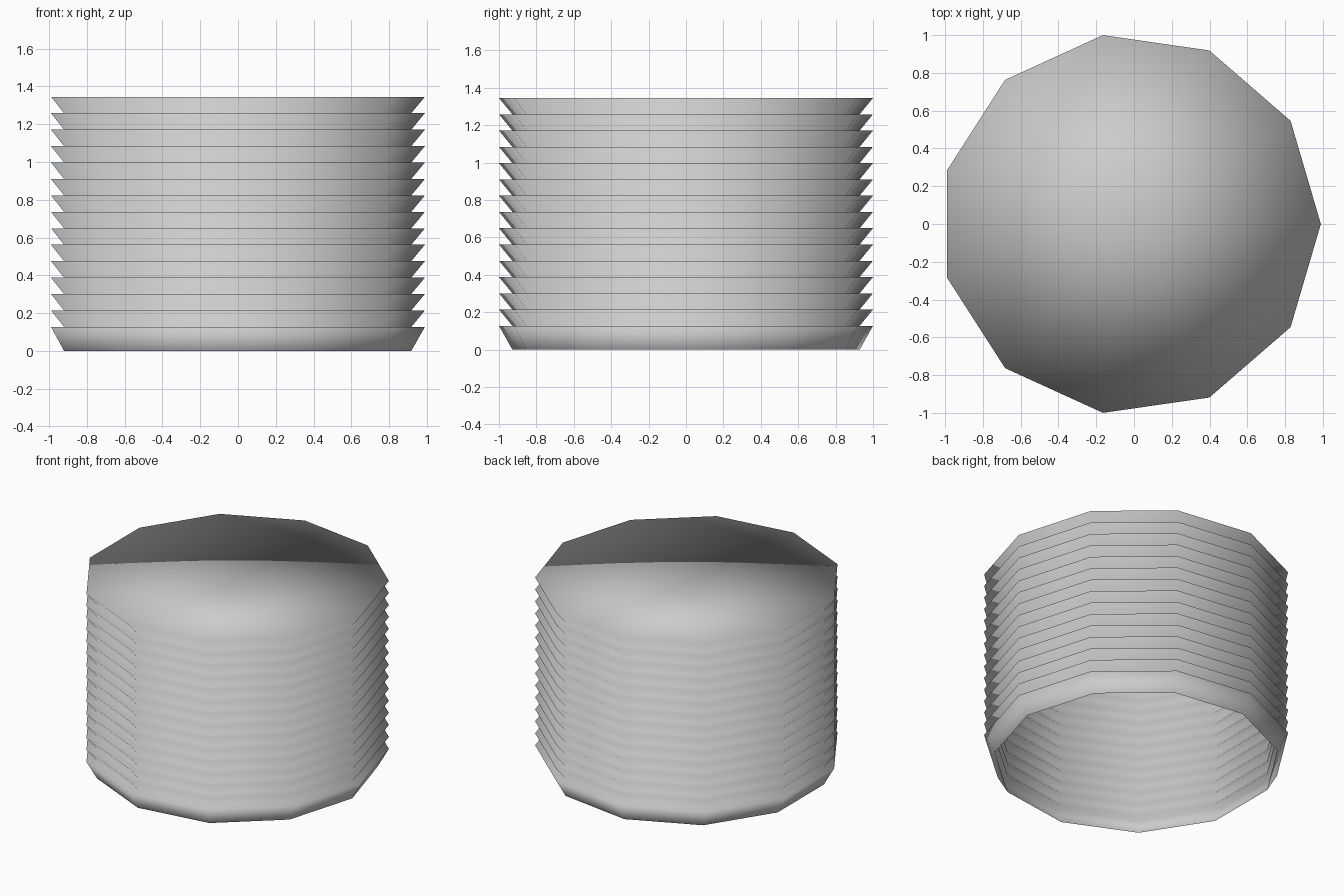
import bpy
import bmesh
import math

SIDES = 11
OUTER, INNER = 1.01, 0.938
TOP, LOWEST_RIM, RIDGES = 1.345, 0.127, 14
OFFSET = -0.0207  # centres the odd-sided outline on x

cube = bpy.data.objects.get("Cube")
if cube:
    bpy.data.objects.remove(cube, do_unlink=True)

# Plain grey material
grey = bpy.data.materials.new("plain_grey")
grey.use_nodes = True
colour = (0.6, 0.6, 0.6, 1.0)
grey.diffuse_color = colour
grey.node_tree.nodes["Principled BSDF"].inputs["Base Color"].default_value = colour

# Sawtooth profile: open foot, then flared ridges with flat ledges
pitch = (TOP - LOWEST_RIM) / RIDGES
profile = [(INNER, 0.0), (OUTER, LOWEST_RIM)]
for i in range(RIDGES):
    z = LOWEST_RIM + i * pitch
    profile += [(INNER, z), (OUTER, z + pitch)]

bm = bmesh.new()


def ring(radius, z):
    """One eleven-sided loop of vertices."""
    step = math.tau / SIDES
    return [bm.verts.new((radius * math.cos(k * step) + OFFSET,
                          radius * math.sin(k * step), z))
            for k in range(SIDES)]


# Ridged wall
rings = [ring(r, z) for r, z in profile]
for low, high in zip(rings, rings[1:]):
    for k in range(SIDES):
        n = (k + 1) % SIDES
        bm.faces.new((low[k], low[n], high[n], high[k]))

# Shallow dished cap, one ridge deep at its centre; the foot stays open
rim = rings[-1]
centre = bm.verts.new((OFFSET, 0, TOP - pitch))
for k in range(SIDES):
    bm.faces.new((rim[k], rim[(k + 1) % SIDES], centre))

for face in bm.faces:
    face.smooth = True

mesh = bpy.data.meshes.new("ridged_cap")
bm.to_mesh(mesh)
bm.free()
mesh.materials.append(grey)
body = bpy.data.objects.new("ridged_cap", mesh)
bpy.context.collection.objects.link(body)
